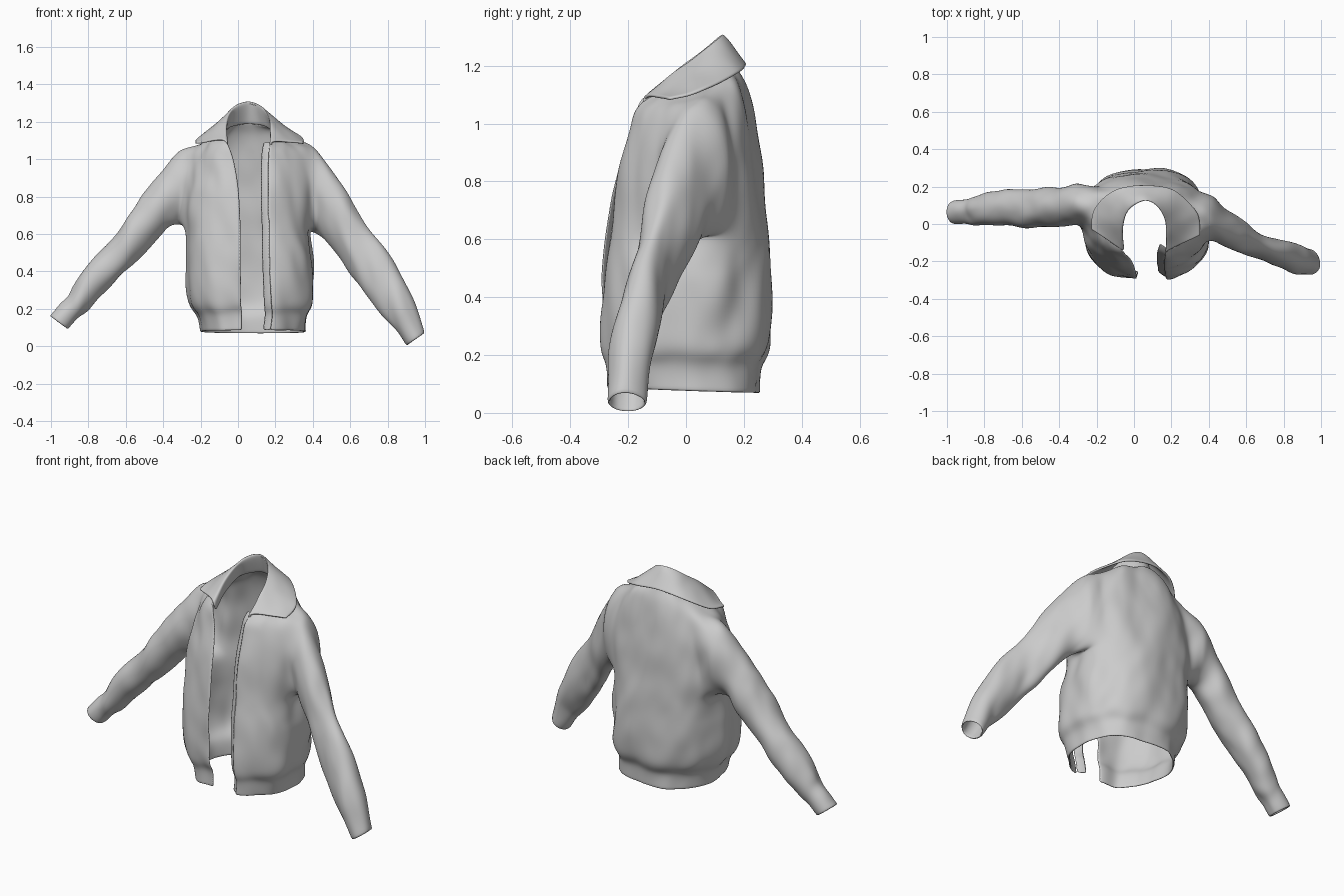
import bpy, bmesh, math
from mathutils import Vector, noise

if "Cube" in bpy.data.objects:
    bpy.data.objects.remove(bpy.data.objects["Cube"])


def spline(keys, n):
    """Smooth curve through rows of points: n steps between neighbouring rows."""
    out = []
    for k in range(len(keys) - 1):
        p0, p1, p2 = keys[max(k - 1, 0)], keys[k], keys[k + 1]
        p3 = keys[min(k + 2, len(keys) - 1)]
        for s in range(n):
            t = s / n
            out.append([0.5 * (2 * b + (c - a) * t + (2 * a - 5 * b + 4 * c - d) * t * t
                               + (3 * b - a - 3 * c + d) * t ** 3)
                        for a, b, c, d in zip(p0, p1, p2, p3)])
    return out + [keys[-1]]


def wrinkle(bm, amount):
    """Push the cloth in and out in long soft folds."""
    bm.normal_update()
    moves = []
    for v in bm.verts:
        x, y, z = v.co
        big = noise.noise(Vector((x * 6, y * 6, z * 2.2 + x * 2)))
        small = noise.noise(Vector((x * 13 + z * 5, y * 13, z * 5 - x * 4 + 7)))
        moves.append((v, v.normal * amount * (big + 0.45 * small)))
    for v, m in moves:
        v.co += m


def finish(name, bm, thickness):
    mesh = bpy.data.meshes.new(name)
    bm.to_mesh(mesh)
    bm.free()
    mesh.shade_smooth()
    ob = bpy.data.objects.new(name, mesh)
    bpy.context.collection.objects.link(ob)
    solid = ob.modifiers.new("cloth_thickness", 'SOLIDIFY')
    solid.thickness = thickness
    solid.offset = -1
    sub = ob.modifiers.new("smooth", 'SUBSURF')
    sub.levels = sub.render_levels = 1
    return ob


def sheet(name, rows, thickness, amount):
    bm = bmesh.new()
    g = [[bm.verts.new(p) for p in r] for r in rows]
    for a, b in zip(g, g[1:]):
        for j in range(len(a) - 1):
            bm.faces.new((a[j], a[j + 1], b[j + 1], b[j]))
    wrinkle(bm, amount)
    return finish(name, bm, thickness)


# Body levels: z front, z back, x left, x right, y front, y back, opening left, opening right
LEVELS = [
    (.085, .068, -.20, .36, -.275, .25, .02, .17),
    (.165, .155, -.215, .375, -.28, .25, .02, .18),
    (.23, .23, -.255, .405, -.298, .285, .015, .175),
    (.35, .35, -.27, .412, -.30, .295, .015, .17),
    (.50, .50, -.27, .407, -.29, .29, .015, .165),
    (.62, .62, -.275, .385, -.275, .285, .015, .165),
    (.75, .75, -.285, .39, -.255, .27, .01, .16),
    (.87, .89, -.27, .39, -.23, .255, .0, .16),
    (.98, 1.03, -.235, .37, -.195, .23, -.02, .16),
    (1.045, 1.14, -.175, .31, -.18, .205, -.04, .165),
    (1.06, 1.20, -.085, .20, -.205, .17, -.055, .175),
]
COLS, STEP, P = 60, 4, 0.86


def level(zf, zb, xl, xr, yf, yb, el, er):
    cx, rx, cy, ry = (xl + xr) / 2, (xr - xl) / 2, (yf + yb) / 2, (yb - yf) / 2
    a = math.asin(((cx - el) / rx) ** (1 / P))
    b = 2 * math.pi - math.asin(((er - cx) / rx) ** (1 / P))
    pts = []
    for j in range(COLS + 1):
        f = a + (b - a) * j / COLS
        s, c = math.sin(f), math.cos(f)
        pts.append(Vector((cx - rx * math.copysign(abs(s) ** P, s),
                           cy - ry * math.copysign(abs(c) ** P, c),
                           zf + (zb - zf) * (1 - c) / 2)))
    return pts


# Sleeve rings: top x, top z, bottom x, bottom z, y centre, half depth
LEFT = [(-.275, 1.06, -.30, .65, .105, .11), (-.39, .94, -.36, .65, .095, .105),
        (-.50, .795, -.44, .57, .09, .10), (-.62, .65, -.56, .44, .085, .099),
        (-.76, .48, -.69, .305, .08, .092), (-.87, .33, -.80, .19, .07, .08),
        (-.925, .255, -.855, .135, .065, .07), (-1.0, .158, -.905, .085, .06, .06)]
RIGHT = [(.395, 1.085, .41, .605, .035, .115), (.50, .945, .47, .555, -.02, .098),
         (.60, .79, .55, .465, -.065, .082), (.70, .645, .62, .35, -.105, .074),
         (.795, .495, .70, .24, -.147, .07), (.895, .31, .80, .125, -.185, .067),
         (.945, .205, .84, .08, -.20, .062), (1.0, .07, .908, .008, -.207, .06)]

# Body shell with an armhole left open on each side
bm = bmesh.new()
body = spline([level(*r) for r in LEVELS], STEP)
grid = [[bm.verts.new(p) for p in row] for row in body]
LO, HI = 20, 35
HOLES = [(12, 22, LEFT, 1), (41, 51, RIGHT, -1)]
for i in range(len(grid) - 1):
    for j in range(COLS):
        if not any(LO <= i < HI and c0 <= j < c1 for c0, c1, _, _ in HOLES):
            bm.faces.new((grid[i][j], grid[i + 1][j], grid[i + 1][j + 1], grid[i][j + 1]))

# Sleeves grown out of the armholes
blend = set()
for c0, c1, rings, side in HOLES:
    mid = (c0 + c1) // 2
    loop = ([grid[HI][j] for j in range(mid, c1)] + [grid[i][c1] for i in range(HI, LO, -1)]
            + [grid[LO][j] for j in range(c1, c0, -1)] + [grid[i][c0] for i in range(LO, HI)]
            + [grid[HI][j] for j in range(c0, mid)])
    n = len(loop)
    keys = [[v.co.copy() for v in loop]]
    for tx, tz, bx, bz, y, hy in rings:
        centre = Vector(((tx + bx) / 2, y, (tz + bz) / 2))
        half = Vector(((tx - bx) / 2, 0, (tz - bz) / 2))
        keys.append([centre + half * math.cos(math.tau * k / n)
                     + Vector((0, side * hy * math.sin(math.tau * k / n), 0)) for k in range(n)])
    prev = loop
    blend.update(loop)
    for row in spline(keys, STEP)[1:]:
        cur = [bm.verts.new(p) for p in row]
        for k in range(n):
            m = (k + 1) % n
            bm.faces.new((prev[k], prev[m], cur[m], cur[k]))
        prev = cur
unused = [v for v in bm.verts if not v.link_faces]
bmesh.ops.delete(bm, geom=unused, context='VERTS')

# Relax the shoulder seams into the body
for _ in range(4):
    blend |= {e.other_vert(v) for v in blend for e in v.link_edges}
blend = [v for v in blend if not v.is_boundary]
for _ in range(9):
    bmesh.ops.smooth_vert(bm, verts=blend, factor=0.5,
                          use_axis_x=True, use_axis_y=True, use_axis_z=True)
wrinkle(bm, 0.022)
finish("jacket_body_and_sleeves", bm, 0.01)

# Right front facing turned inward along the opening
edge = [row[COLS] + Vector((.008, .008, 0)) for row in body]
inner = [p + Vector((-.045, .03, 0)) for p in edge]
sheet("right_front_facing", [inner, edge], 0.006, 0.006)

# Folded collar: neck seam, folded crest and outer edge, each from left front to right front
V = Vector
seam = [V(p) for p in ((-.055, -.125, 1.05), (-.075, 0, 1.11), (-.045, .1, 1.165), (.055, .16, 1.185),
                       (.155, .1, 1.165), (.19, 0, 1.11), (.175, -.13, 1.05))]
crest = [V(p) for p in ((-.06, -.14, 1.09), (-.06, -.02, 1.19), (-.025, .08, 1.265), (.06, .125, 1.3),
                        (.135, .08, 1.265), (.17, -.02, 1.19), (.17, -.15, 1.085))]
outer = [V(p) for p in ((-.23, -.03, 1.092), (-.215, .08, 1.115), (-.11, .18, 1.18), (.05, .21, 1.205),
                        (.21, .185, 1.18), (.34, .06, 1.12), (.355, -.06, 1.09))]
fold = [c.lerp(o, .2) + V((0, 0, .014)) for c, o in zip(crest, outer)]
flap = [c.lerp(o, .6) + V((0, 0, .008)) for c, o in zip(crest, outer)]
lines = [[row[0] for row in spline([[p] for p in line], 8)]
         for line in (seam, crest, fold, flap, outer)]
sheet("collar", spline(lines, 4), 0.012, 0.008)
